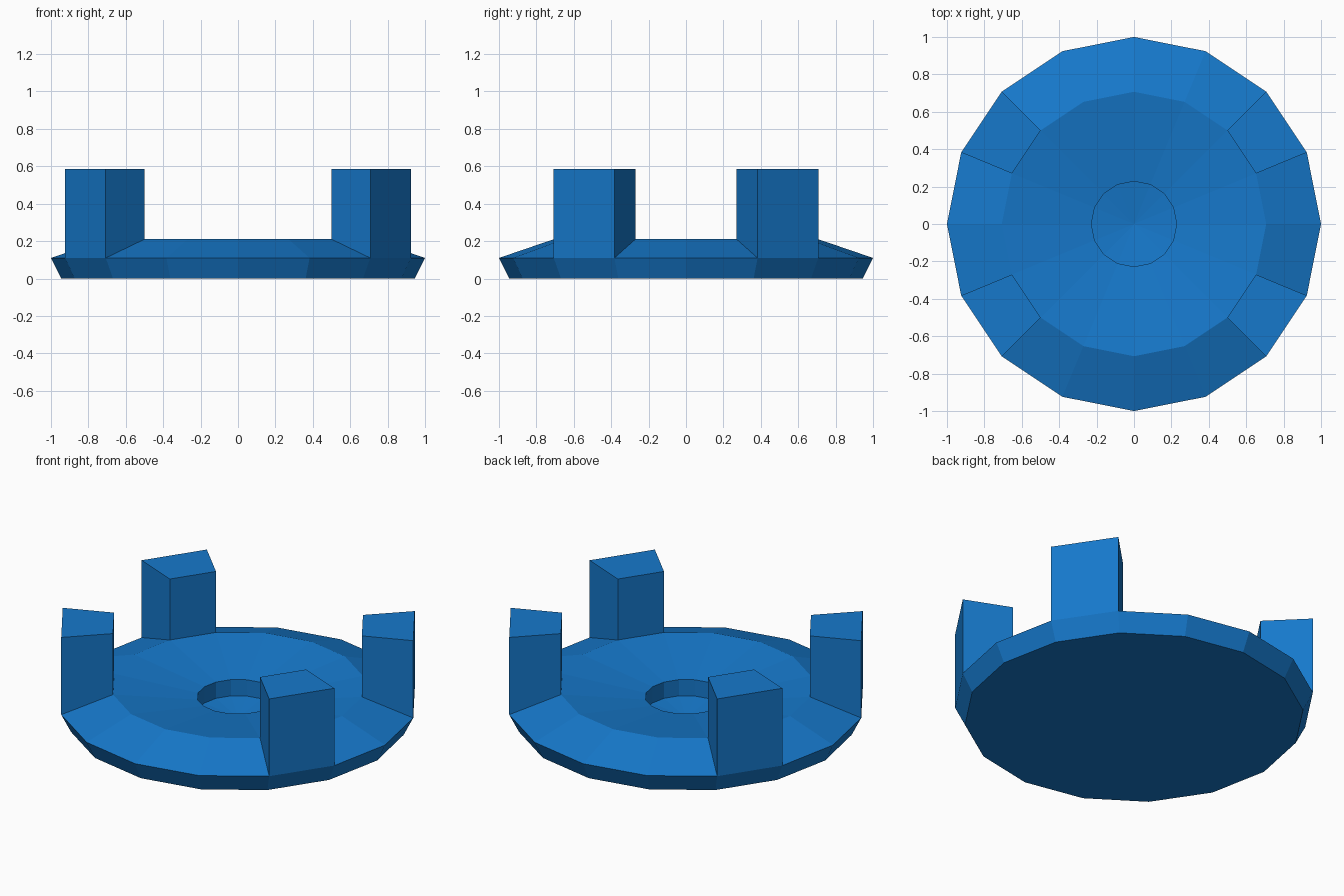
import bpy, bmesh
from math import cos, sin, pi

if "Cube" in bpy.data.objects:
    bpy.data.objects.remove(bpy.data.objects["Cube"])

SIDES = 16
# (radius, z) from the underside, over the bevelled rim, down the dish into the central well
PROFILE = [(0.945, 0.0), (1.0, 0.11), (0.707, 0.21), (0.228, 0.14), (0.228, 0.04)]
POST_TOP = 0.585
POST_SEGMENTS = (1, 6, 9, 14)

bm = bmesh.new()
rings = [[bm.verts.new((r * cos(2 * pi * i / SIDES), r * sin(2 * pi * i / SIDES), z))
          for i in range(SIDES)] for r, z in PROFILE]


def bridge(lower, upper):
    return [bm.faces.new((lower[i], lower[(i + 1) % SIDES],
                          upper[(i + 1) % SIDES], upper[i])) for i in range(SIDES)]


bands = [bridge(a, b) for a, b in zip(rings, rings[1:])]

# flat underside and shallow conical well floor
bm.faces.new(rings[0][::-1])
tip = bm.verts.new((0, 0, 0.01))
for i in range(SIDES):
    bm.faces.new((rings[-1][i], rings[-1][(i + 1) % SIDES], tip))

# four upright posts raised from segments of the sloping rim
posts = [bands[1][i] for i in POST_SEGMENTS]
raised = bmesh.ops.extrude_face_region(bm, geom=posts)["geom"]
for v in raised:
    if isinstance(v, bmesh.types.BMVert):
        v.co.z = POST_TOP
bmesh.ops.delete(bm, geom=[f for f in posts if f.is_valid], context='FACES_ONLY')
bmesh.ops.recalc_face_normals(bm, faces=bm.faces[:])

mesh = bpy.data.meshes.new("dish_with_posts")
bm.to_mesh(mesh)
bm.free()
dish = bpy.data.objects.new("dish_with_posts", mesh)
bpy.context.collection.objects.link(dish)

# blue finish
blue = bpy.data.materials.new("blue")
blue.diffuse_color = (0.008, 0.19, 0.6, 1)
blue.use_nodes = True
blue.node_tree.nodes["Principled BSDF"].inputs["Base Color"].default_value = blue.diffuse_color
mesh.materials.append(blue)
